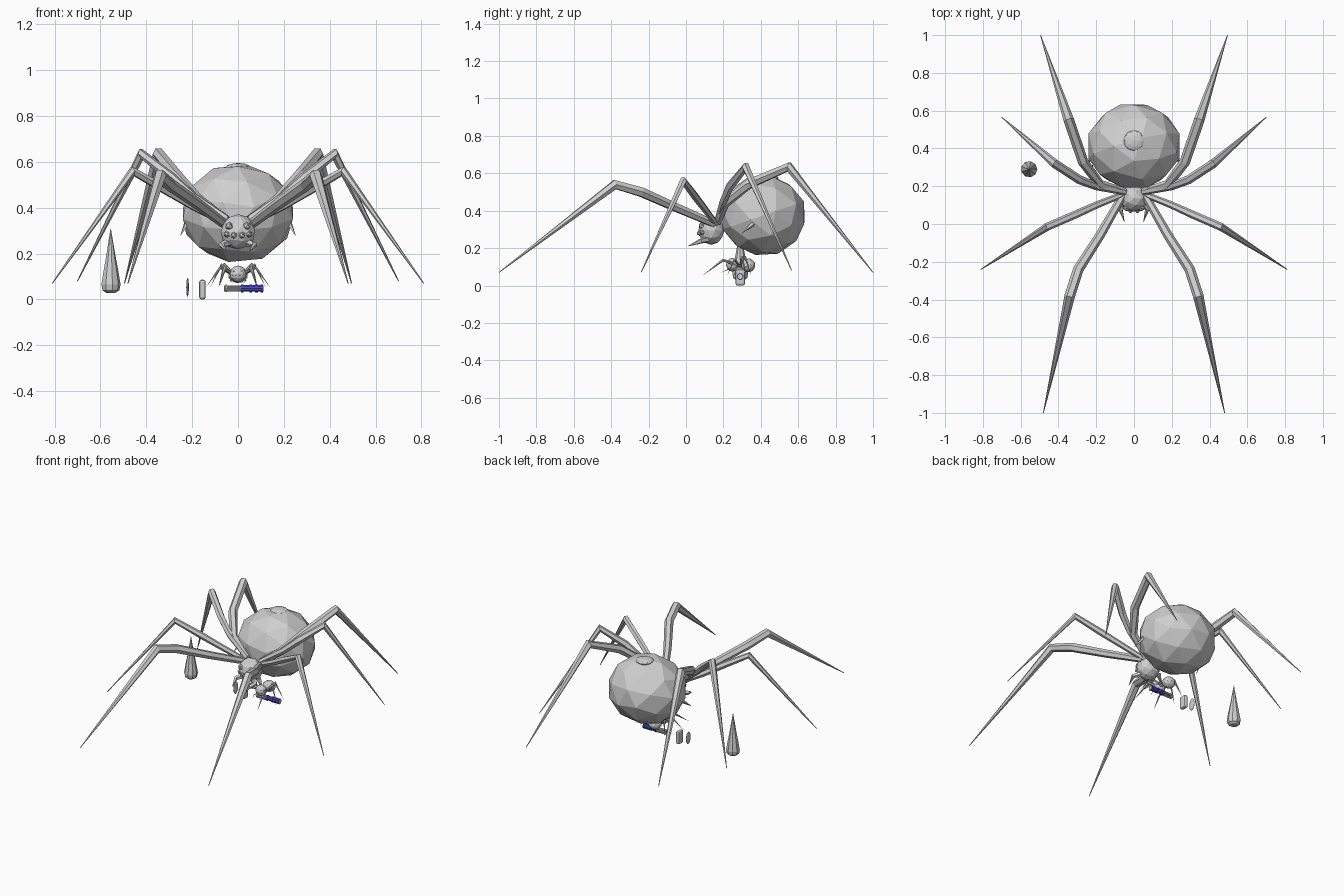
import bpy, bmesh, math
from mathutils import Vector, Matrix

if "Cube" in bpy.data.objects:
    bpy.data.objects.remove(bpy.data.objects["Cube"])

def material(name, rgb):
    m = bpy.data.materials.new(name)
    m.diffuse_color = (*rgb, 1)
    m.use_nodes = True
    m.node_tree.nodes["Principled BSDF"].inputs["Base Color"].default_value = m.diffuse_color
    return m

GREY = material("grey", (0.63, 0.63, 0.63))
BLUE = material("blue", (0.07, 0.07, 0.62))

def finish(name, bm, mat=GREY):
    bmesh.ops.recalc_face_normals(bm, faces=bm.faces)
    me = bpy.data.meshes.new(name)
    bm.to_mesh(me)
    bm.free()
    me.materials.append(mat)
    ob = bpy.data.objects.new(name, me)
    bpy.context.collection.objects.link(ob)
    return ob

def ball(name, c, size, sub=2, tilt=0, mat=GREY):
    bm = bmesh.new()
    mx = Matrix.Translation(c) @ Matrix.Diagonal((*size, 1)) @ Matrix.Rotation(math.radians(tilt), 4, 'X')
    bmesh.ops.create_icosphere(bm, subdivisions=sub, radius=1, matrix=mx)
    return finish(name, bm, mat)

def tube(name, pts, radii, sides=6, mat=GREY):
    """Loft a polygon along a path with a radius at each point."""
    bm = bmesh.new()
    pts = [Vector(p) for p in pts]
    rings = []
    for i, p in enumerate(pts):
        a = (p - pts[i - 1]).normalized() if i else Vector()
        b = (pts[i + 1] - p).normalized() if i < len(pts) - 1 else Vector()
        t = (a + b).normalized()
        side = t.cross(Vector((0, 0, 1)))
        if side.length < 1e-4:
            side = Vector((1, 0, 0))
        side.normalize()
        up = side.cross(t)
        rings.append([bm.verts.new(p + radii[i] * (math.cos(k * math.tau / sides) * side
                      + math.sin(k * math.tau / sides) * up)) for k in range(sides)])
    for r, s in zip(rings, rings[1:]):
        for k in range(sides):
            j = (k + 1) % sides
            bm.faces.new((r[k], r[j], s[j], s[k]))
    bm.faces.new(rings[0])
    bm.faces.new(rings[-1])
    return finish(name, bm, mat)

# Right-hand leg paths: hip, two bends, knee, foot tip
LEGS = {
    "rear": [(.05, .17, .34), (.18, .21, .44), (.27, .33, .54), (.345, .55, .635), (.495, 1, .07)],
    "mid_rear": [(.05, .17, .35), (.2, .2, .45), (.29, .235, .53), (.42, .32, .635), (.7, .565, .08)],
    "mid_front": [(.05, .16, .33), (.2, .1, .41), (.31, .05, .475), (.46, -.015, .56), (.81, -.24, .07)],
    "front": [(.06, .15, .33), (.18, -.06, .42), (.295, -.24, .5), (.34, -.38, .54), (.48, -1, .07)],
}
THICK = {"rear": 1, "mid_rear": .85, "mid_front": .75, "front": 1}

def spider(prefix, s, origin, head=1.0, fold=1.0, shift=(0, 0), stout=1.0):
    o = Vector(origin)
    P = lambda x, y, z: o + s * Vector((x, y, z))
    H = lambda x, y, z: P(x * head, .135 + shift[0] + (y - .135) * head,
                          .295 + shift[1] + (z - .295) * head)
    S = lambda *v: [s * q for q in v]
    # abdomen with its small top cap
    ball(prefix + "abdomen", P(0, .413, .375), S(.252, .232, .218), 2, 20)
    ball(prefix + "abdomen_cap", P(0, .44, .575), S(.056, .056, .02), 2)
    # head and eyes
    ball(prefix + "head", H(0, .135, .295), S(.077 * head, .07 * head, .077 * head), 2)
    for sx in (-1, 1):
        tag = "left_" if sx < 0 else "right_"
        for n, x, y, z, r in (("upper_eye", .038, .085, .32, .019),
                              ("inner_eye", .018, .072, .28, .015),
                              ("outer_eye", .047, .088, .285, .016)):
            ball(prefix + tag + n, H(sx * x, y, z), S(r, r, r), 1)
        # jaw and fang
        tube(prefix + tag + "fang", [H(sx * .035, .12, .25), H(sx * .072, .08, .238), H(sx * .05, .01, .21)],
             S(.018, .014, .001), 5)
        # spine on the side of the abdomen
        tube(prefix + tag + "side_spine", [P(sx * .225, .36, .33), P(sx * .25, .3, .28)], S(.012, .001), 4)
        for n, path in LEGS.items():
            pts = [P(sx * x, .17 + (y - .17) * fold if y > .17 else y, z) for x, y, z in path]
            k = THICK[n] * stout
            tube(prefix + tag + n + "_leg", pts, S(.021 * k, .025 * k, .028 * k, .028 * k, .002), 6)

# Large spider, and the small one beneath it
spider("", 1, (0, 0, 0))
spider("small_", .17, (0, .262, .044), 2.8, .4, (-.22, .1), 1.7)

# Hanging drop
tube("drop", [(-.555, .29, z) for z in (.028, .04, .065, .12, .2, .31)],
     [.02, .038, .043, .034, .019, .001], 9)

# Blue cylinder with raised bands and a grey end cap
tube("cylinder_body", [(.01, .29, .048), (.11, .29, .048)], [.015, .015], 10, BLUE)
for i, x in enumerate((.012, .05, .075, .098)):
    tube("cylinder_band_%d" % i, [(x, .29, .048), (x + .012, .29, .048)], [.018, .018], 10, BLUE)
tube("cylinder_cap", [(.1, .29, .048), (.112, .29, .048)], [.013, .013], 10)

# Bundle of grey rods
for i in range(6):
    a = i * math.tau / 6
    y, z = .29 + .011 * math.cos(a), .048 + .011 * math.sin(a)
    tube("rod_%d" % i, [(-.06, y, z), (.02, y, z)], [.005, .005], 6)
tube("rod_collar", [(-.055, .29, .048), (-.048, .29, .048)], [.017, .017], 10)

# Rounded block and thin lens beside the cylinder
bm = bmesh.new()
bmesh.ops.create_cube(bm, size=1, matrix=Matrix.Translation((-.155, .29, .043)) @ Matrix.Diagonal((.028, .05, .086, 1)))
bmesh.ops.bevel(bm, geom=bm.edges[:], offset=.01, segments=2, affect='EDGES', profile=.5)
finish("rounded_block", bm)
ball("thin_lens", (-.22, .29, .053), (.006, .024, .042))
